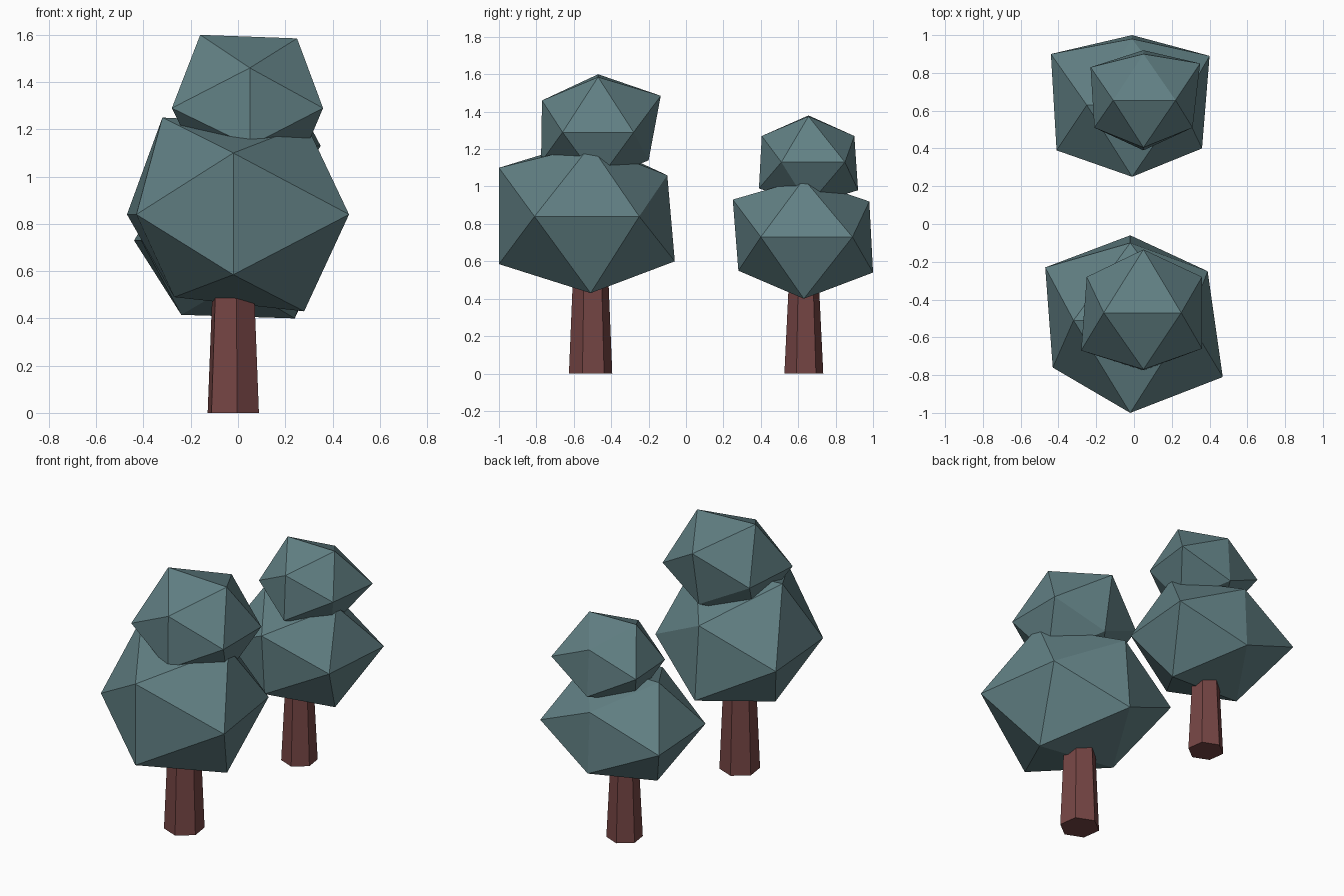
import bpy
import bmesh
from math import radians

default_cube = bpy.data.objects.get("Cube")
if default_cube:
    bpy.data.objects.remove(default_cube, do_unlink=True)


def make_material(name, colour):
    material = bpy.data.materials.new(name)
    material.use_nodes = True
    rgba = (*colour, 1)
    material.diffuse_color = rgba
    shader = next(n for n in material.node_tree.nodes if n.type == "BSDF_PRINCIPLED")
    shader.inputs["Base Color"].default_value = rgba
    return material


leaf_green = make_material("muted teal leaves", (0.12, 0.215, 0.23))
bark_brown = make_material("reddish brown bark", (0.18, 0.06, 0.058))


def foliage(name, seam_x, ridge_y, belt_z, belt, ends, ridges):
    """Uneven icosahedron, the hull of three crossing four-cornered plates.
    belt holds (x, y) corners, ends holds (y, z), ridges holds (x, z)."""
    corners = [(x, y, belt_z) for x, y in belt]
    corners += [(seam_x, y, z) for y, z in ends]
    corners += [(x, ridge_y, z) for x, z in ridges]
    bm = bmesh.new()
    for corner in corners:
        bm.verts.new(corner)
    bmesh.ops.convex_hull(bm, input=bm.verts[:])
    bmesh.ops.recalc_face_normals(bm, faces=bm.faces[:])
    mesh = bpy.data.meshes.new(name)
    bm.to_mesh(mesh)
    bm.free()
    mesh.materials.append(leaf_green)
    bpy.context.collection.objects.link(bpy.data.objects.new(name, mesh))


def trunk(name, x, y, radius, top_radius, height):
    """Tapered six-sided post."""
    bpy.ops.mesh.primitive_cone_add(
        vertices=6, radius1=radius, radius2=top_radius, depth=height,
        location=(x, y, height / 2), rotation=(0, 0, radians(8)))
    post = bpy.context.object
    post.name = name
    post.data.materials.append(bark_brown)


# Large front tree
trunk("front_tree_trunk", -0.02, -0.51, 0.117, 0.092, 0.6)
foliage("front_tree_lower_foliage", seam_x=-0.02, ridge_y=-0.51, belt_z=0.84,
        belt=[(-0.47, -0.23), (-0.43, -0.76), (0.47, -0.81), (0.39, -0.25)],
        ends=[(-1, 1.1), (-1, 0.585), (-0.06, 0.6), (-0.1, 1.06)],
        ridges=[(-0.32, 1.25), (0.29, 1.22), (0.28, 0.43), (-0.27, 0.49)])
foliage("front_tree_upper_foliage", seam_x=0.05, ridge_y=-0.47, belt_z=1.29,
        belt=[(-0.25, -0.28), (-0.28, -0.67), (0.36, -0.66), (0.36, -0.28)],
        ends=[(-0.77, 1.46), (-0.775, 1.13), (-0.2, 1.14), (-0.135, 1.485)],
        ridges=[(-0.16, 1.6), (0.25, 1.585), (0.25, 1.03), (-0.15, 1.03)])

# Small back tree
trunk("back_tree_trunk", -0.01, 0.63, 0.105, 0.078, 0.55)
foliage("back_tree_lower_foliage", seam_x=-0.01, ridge_y=0.63, belt_z=0.73,
        belt=[(-0.44, 0.9), (-0.41, 0.39), (0.36, 0.4), (0.4, 0.89)],
        ends=[(0.25, 0.93), (0.28, 0.55), (1, 0.54), (0.98, 0.92)],
        ridges=[(-0.25, 1.04), (0.25, 1.04), (0.24, 0.4), (-0.24, 0.415)])
foliage("back_tree_upper_foliage", seam_x=0.05, ridge_y=0.655, belt_z=1.13,
        belt=[(-0.23, 0.83), (-0.21, 0.51), (0.31, 0.51), (0.35, 0.85)],
        ends=[(0.405, 1.27), (0.39, 0.99), (0.92, 0.98), (0.9, 1.27)],
        ridges=[(-0.11, 1.38), (0.22, 1.375), (0.2, 0.9), (-0.1, 0.9)])
